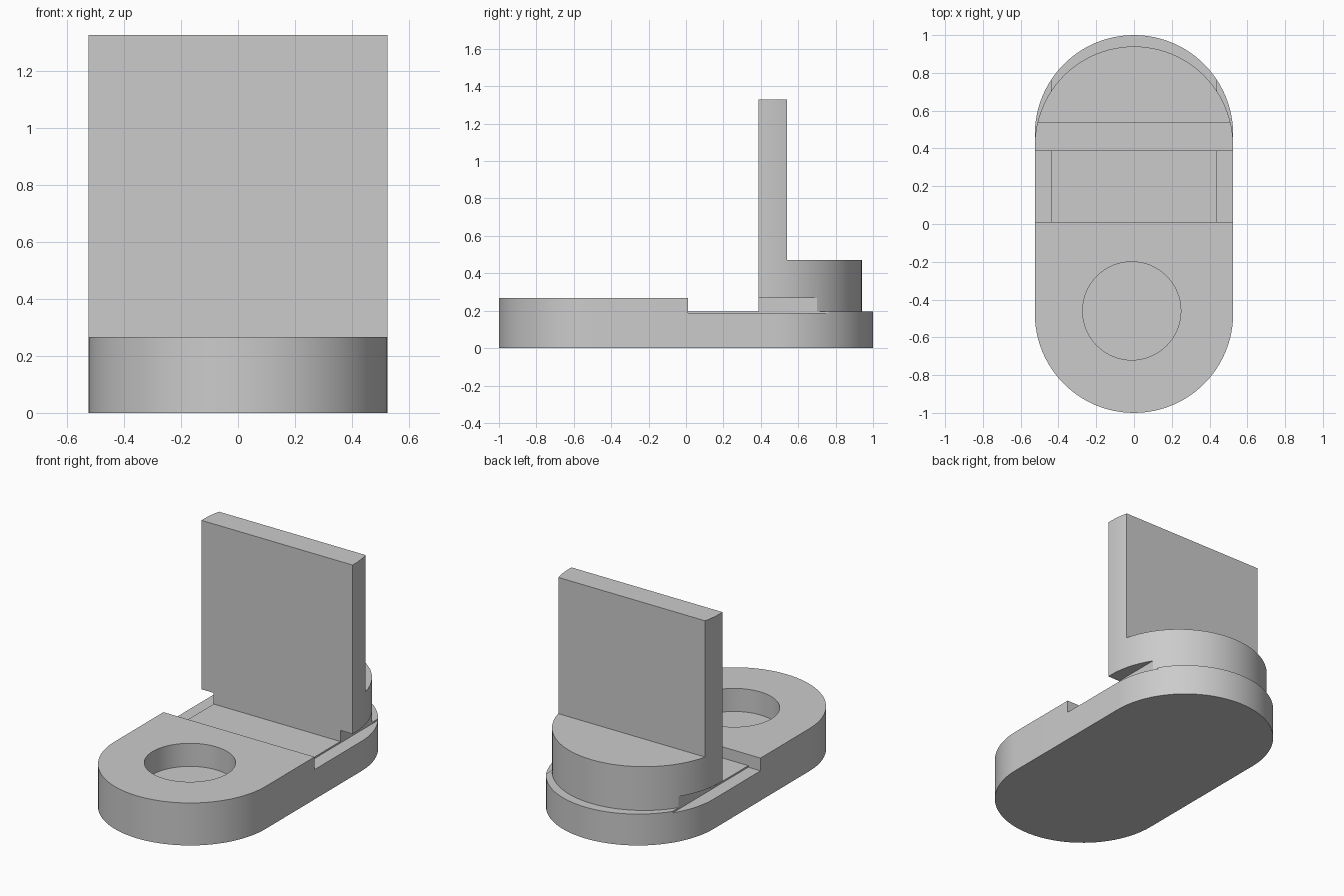
import bpy, bmesh, math

if "Cube" in bpy.data.objects:
    bpy.data.objects.remove(bpy.data.objects["Cube"], do_unlink=True)

R = 0.525          # half width of the rounded plan
RAIL = 0.44        # half width of the sliding rail
STEP_Y = 0.01      # where the front block ends
STEP_Z = 0.267     # top of the front block
RAIL_Z = 0.197
SIDE_Z = 0.187

grey = bpy.data.materials.new("plain grey")
grey.use_nodes = True
grey.diffuse_color = (0.6, 0.6, 0.6, 1)
grey.node_tree.nodes["Principled BSDF"].inputs["Base Color"].default_value = (0.6, 0.6, 0.6, 1)


def arc(cx, cy, r, start, end, steps):
    """Points along an arc, angles in degrees."""
    angles = [math.radians(start + (end - start) * i / steps) for i in range(steps + 1)]
    return [(cx + r * math.cos(a), cy + r * math.sin(a)) for a in angles]


def prism(name, outline, z0, z1):
    """Extrude a counter-clockwise outline from z0 to z1."""
    bm = bmesh.new()
    base = bm.faces.new([bm.verts.new((x, y, z0)) for x, y in outline])
    top = bmesh.ops.extrude_face_region(bm, geom=[base])["geom"]
    bmesh.ops.translate(bm, vec=(0, 0, z1 - z0),
                        verts=[v for v in top if isinstance(v, bmesh.types.BMVert)])
    bmesh.ops.recalc_face_normals(bm, faces=bm.faces)
    mesh = bpy.data.meshes.new(name)
    bm.to_mesh(mesh)
    bm.free()
    mesh.materials.append(grey)
    obj = bpy.data.objects.new(name, mesh)
    bpy.context.collection.objects.link(obj)
    return obj


def box(x0, x1, y0, y1, z0, z1):
    obj = prism("cutter", [(x0, y0), (x1, y0), (x1, y1), (x0, y1)], z0, z1)
    obj.hide_render = True
    return obj


def activate(obj):
    bpy.ops.object.select_all(action="DESELECT")
    obj.select_set(True)
    bpy.context.view_layer.objects.active = obj


def cut(obj, cutter):
    """Subtract the cutter and discard it."""
    activate(obj)
    mod = obj.modifiers.new("cut", "BOOLEAN")
    mod.operation = "DIFFERENCE"
    mod.solver = "EXACT"
    mod.object = cutter
    bpy.ops.object.modifier_apply(modifier=mod.name)
    bpy.data.objects.remove(cutter, do_unlink=True)


def smooth(obj):
    activate(obj)
    bpy.ops.object.shade_smooth_by_angle(angle=math.radians(30))


# Base: rounded slab with a stepped rear, lowered side strips and a round pocket
cap = 1 - R
base = prism("base", arc(0, cap, R, 0, 180, 48) + arc(0, -cap, R, 180, 360, 48), 0, STEP_Z)
cut(base, box(-1, 1, STEP_Y, 2, RAIL_Z, 1))
for side in (-1, 1):
    x0, x1 = sorted((side * RAIL, side * 2))
    cut(base, box(x0, x1, STEP_Y, 3, SIDE_Z, 2))
pocket = prism("cutter", arc(-0.012, -0.46, 0.26, 0, 360, 64)[:-1], 0.122, 1)
pocket.hide_render = True
cut(base, pocket)
smooth(base)

# Upright: D-shaped block with a tall front panel and a narrow foot on the rail
PANEL_Y = 0.387
plan = [(-R, PANEL_Y), (R, PANEL_Y)] + arc(0, 0.415, R, 0, 180, 48)
upright = prism("upright_panel", plan, RAIL_Z, 1.328)
cut(upright, box(-1, 1, 0.54, 2, 0.472, 2))
for side in (-1, 1):
    x0, x1 = sorted((side * RAIL, side * 2))
    cut(upright, box(x0, x1, 0, 2, 0, STEP_Z))
smooth(upright)
